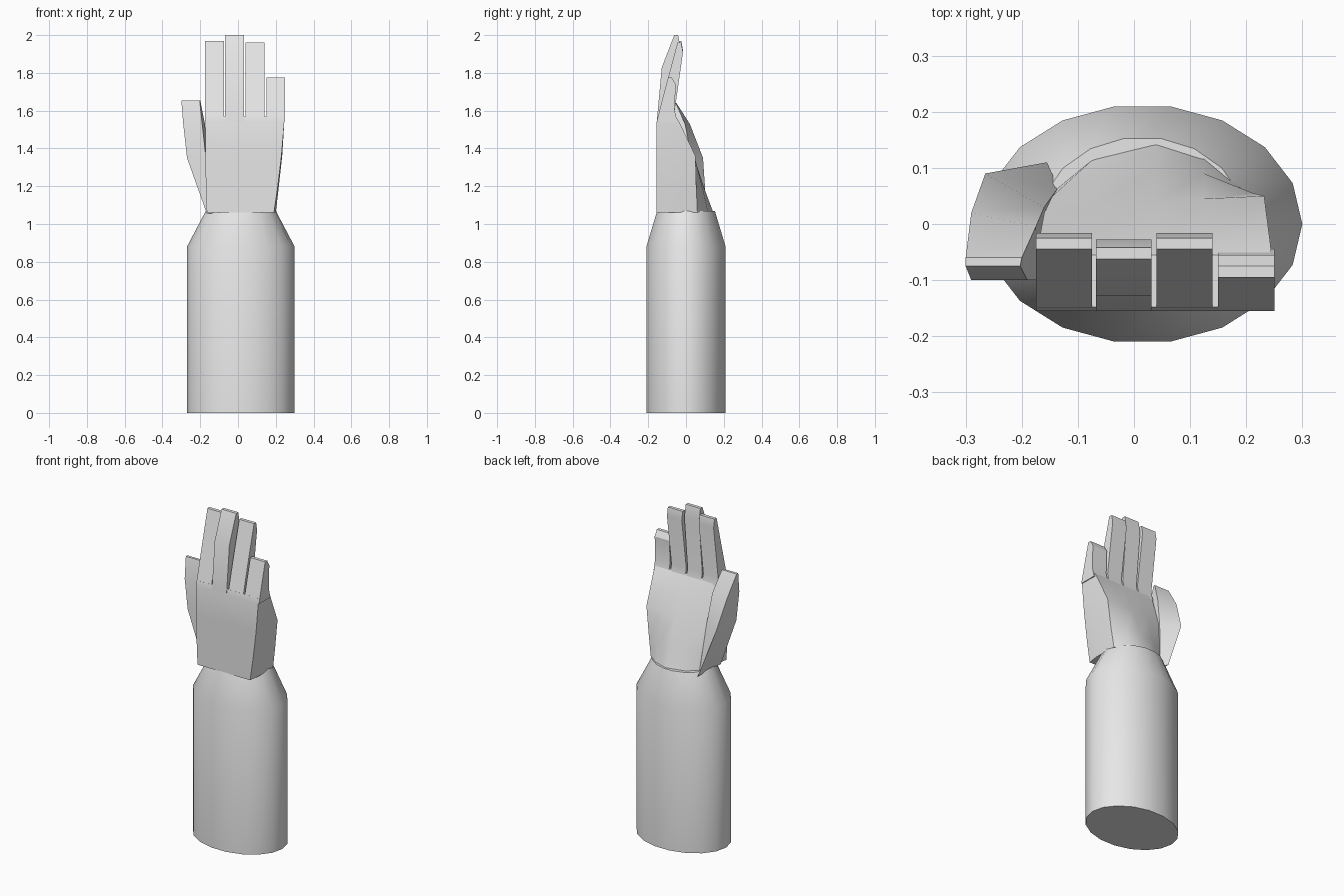
import bpy, bmesh, math

cube = bpy.data.objects.get("Cube")
if cube:
    bpy.data.objects.remove(cube, do_unlink=True)

# Single matte grey for the whole arm
grey = bpy.data.materials.new("light_grey")
grey.use_nodes = True
colour = (0.8, 0.8, 0.8, 1)
grey.diffuse_color = colour
grey.node_tree.nodes["Principled BSDF"].inputs["Base Color"].default_value = colour


def loft(name, rings, angle=30):
    """Skin a stack of equal-length point rings and cap both ends."""
    bm = bmesh.new()
    loops = [[bm.verts.new(p) for p in ring] for ring in rings]
    for low, high in zip(loops, loops[1:]):
        for i in range(len(low)):
            j = (i + 1) % len(low)
            bm.faces.new((low[i], low[j], high[j], high[i]))
    bm.faces.new(loops[0][::-1])
    bm.faces.new(loops[-1])
    bmesh.ops.recalc_face_normals(bm, faces=bm.faces)
    mesh = bpy.data.meshes.new(name)
    bm.to_mesh(mesh)
    bm.free()
    mesh.materials.append(grey)
    obj = bpy.data.objects.new(name, mesh)
    bpy.context.collection.objects.link(obj)
    bpy.ops.object.select_all(action="DESELECT")
    obj.select_set(True)
    bpy.context.view_layer.objects.active = obj
    bpy.ops.object.shade_smooth_by_angle(angle=math.radians(angle))
    return obj


def ellipse(rx, ry, z, sides=18):
    turn = math.tau / sides
    return [(0.015 + rx * math.cos(i * turn), ry * math.sin(i * turn), z)
            for i in range(sides)]


def level(z, points):
    return [(x, y, z) for x, y in points]


# Forearm: oval tube narrowing to the wrist
loft("forearm", [ellipse(0.285, 0.213, 0), ellipse(0.285, 0.213, 0.88),
                 ellipse(0.185, 0.155, 1.07)])

# Palm: flat back of the hand at the front, rounded heel behind
FRONT = -0.155
loft("palm", [
    level(1.06, [(-.165, FRONT), (.19, FRONT), (.2, -.08), (.195, .06),
                 (.125, .118), (.04, .145), (-.07, .118), (-.135, .065)]),
    level(1.18, [(-.17, FRONT), (.208, FRONT), (.214, -.08), (.212, .055),
                 (.125, .09), (.04, .1), (-.07, .08), (-.145, .05)]),
    level(1.36, [(-.172, FRONT), (.23, FRONT), (.234, -.08), (.232, .05),
                 (.125, .045), (.04, .04), (-.07, .035), (-.16, .02)]),
    level(1.54, [(-.172, FRONT), (.245, FRONT), (.245, -.1), (.243, -.035),
                 (.125, -.04), (.04, -.04), (-.07, -.04), (-.172, -.045)]),
    level(1.57, [(-.172, -.148), (.245, -.148), (.245, -.1), (.245, -.055),
                 (.125, -.055), (.04, -.055), (-.07, -.055), (-.172, -.055)]),
])


def finger(name, left, right, top, knuckle, tip, pad):
    """Wedge finger: knuckle, tip and pad are (y, z) points of its side."""
    outline = [(FRONT, 1.54), knuckle, tip, (tip[0] + .02, top), pad, (-.06, 1.6), (-.045, 1.54)]
    loft(name, [[(x, y, z) for y, z in outline] for x in (left, right)])


finger("index_finger", -.175, -.075, 1.97, (-.112, 1.71), (-.045, 1.97), (-.016, 1.92))
finger("middle_finger", -.068, .031, 2.0, (-.128, 1.83), (-.062, 2.0), (-.028, 1.93))
finger("ring_finger", .04, .14, 1.96, (-.112, 1.71), (-.045, 1.96), (-.016, 1.91))
finger("little_finger", .15, .25, 1.775, (-.128, 1.65), (-.095, 1.775), (-.055, 1.74))

# Thumb: broad at the base, bending forward to a thin tip
loft("thumb", [
    level(1.055, [(-.165, -.1), (-.1, -.1), (-.135, .065), (-.155, .11)]),
    level(1.35, [(-.27, -.1), (-.17, -.1), (-.16, .03), (-.265, .09)]),
    level(1.53, [(-.29, -.1), (-.19, -.1), (-.175, -.005), (-.29, .02)]),
    level(1.655, [(-.3, -.075), (-.203, -.075), (-.2, -.06), (-.3, -.06)]),
])
